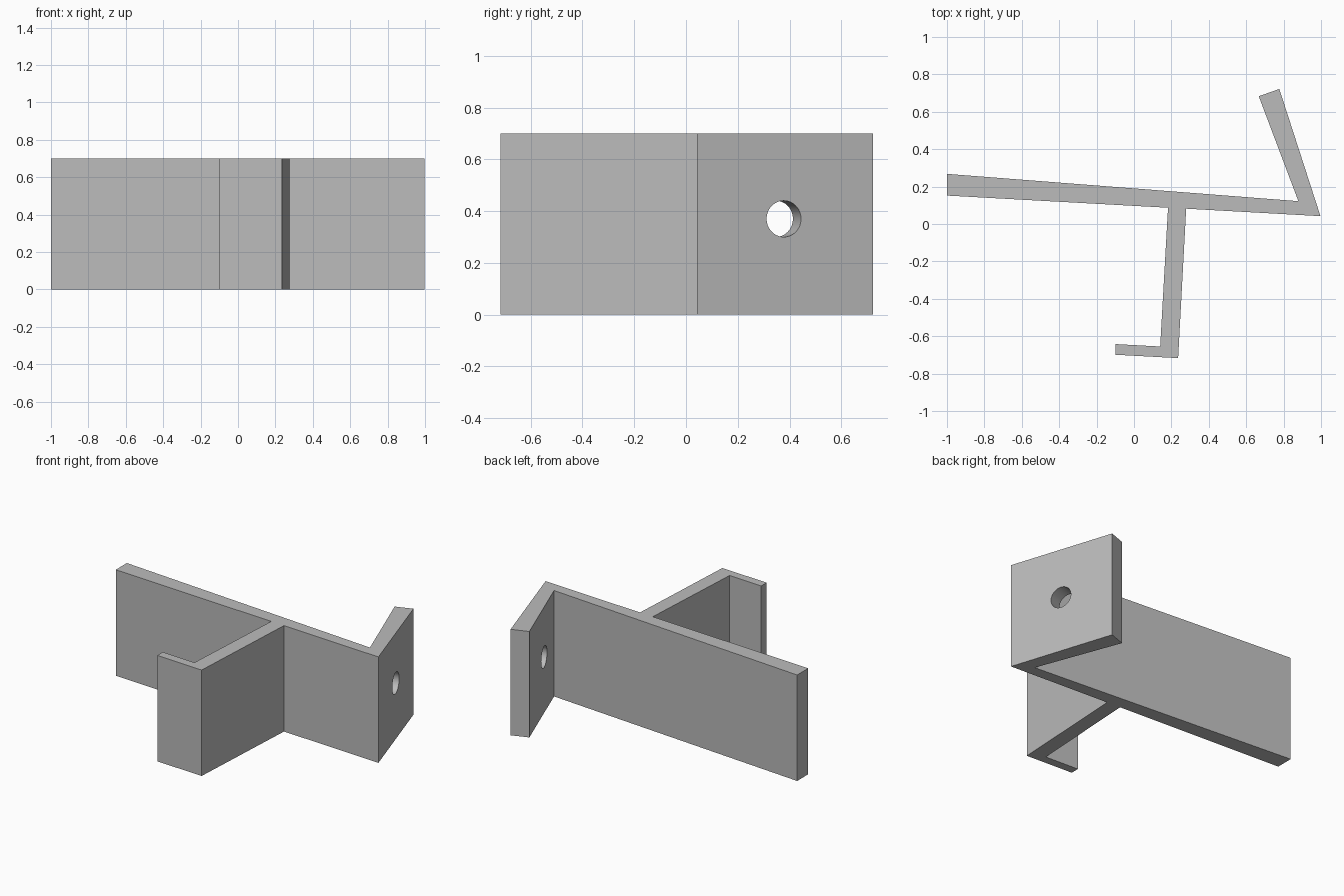
import bpy
import bmesh
import math
from mathutils import Vector

cube = bpy.data.objects.get("Cube")
if cube:
    bpy.data.objects.remove(cube, do_unlink=True)

HEIGHT = 0.70

# Material
grey = bpy.data.materials.new("plain grey")
grey.use_nodes = True
colour = (0.5, 0.5, 0.5, 1)
grey.diffuse_color = colour
grey.node_tree.nodes["Principled BSDF"].inputs["Base Color"].default_value = colour

# Bracket outline: long bar, hooked leg at the front, tapered tab at the back
lip_start, lip_end = (0.14, -0.655), (-0.10, -0.642)
tab_root, tab_tip = (0.997, 0.042), (0.777, 0.722)
outline = [
    (-1, 0.152), (0.182, 0.087), lip_start, lip_end, (-0.10, -0.699),
    (0.236, -0.717), (0.279, 0.082), tab_root, tab_tip, (0.667, 0.683),
    (0.879, 0.122), (-1, 0.268),
]
bm = bmesh.new()
base = bm.faces.new([bm.verts.new((x, y, 0)) for x, y in outline])
walls = bmesh.ops.extrude_face_region(bm, geom=[base])
top = [v for v in walls["geom"] if isinstance(v, bmesh.types.BMVert)]
bmesh.ops.translate(bm, verts=top, vec=(0, 0, HEIGHT))
bmesh.ops.recalc_face_normals(bm, faces=bm.faces)
mesh = bpy.data.meshes.new("bracket")
bm.to_mesh(mesh)
bm.free()
mesh.materials.append(grey)
bracket = bpy.data.objects.new("bracket", mesh)
bpy.context.collection.objects.link(bracket)

# Round hole through the tab, square to its outer face
root, tip = Vector((*tab_root, 0)), Vector((*tab_tip, 0))
along = (tip - root).normalized()
normal = Vector((along.y, -along.x, 0))
centre = root.lerp(tip, 0.494) - normal * 0.05 + Vector((0, 0, 0.37))
bpy.ops.mesh.primitive_cylinder_add(
    vertices=48, radius=0.07, depth=0.3, location=centre,
    rotation=normal.to_track_quat("Z", "Y").to_euler())
cutter = bpy.context.object
cutter.name = "hole_cutter"
cutter.hide_render = True
cutter.data.materials.append(grey)

bpy.ops.object.select_all(action="DESELECT")
bracket.select_set(True)
bpy.context.view_layer.objects.active = bracket
cut = bracket.modifiers.new("tab hole", "BOOLEAN")
cut.operation = "DIFFERENCE"
cut.solver = "EXACT"
cut.object = cutter
bpy.ops.object.modifier_apply(modifier=cut.name)
bpy.data.objects.remove(cutter, do_unlink=True)
bpy.ops.object.shade_smooth_by_angle(angle=math.radians(30))
